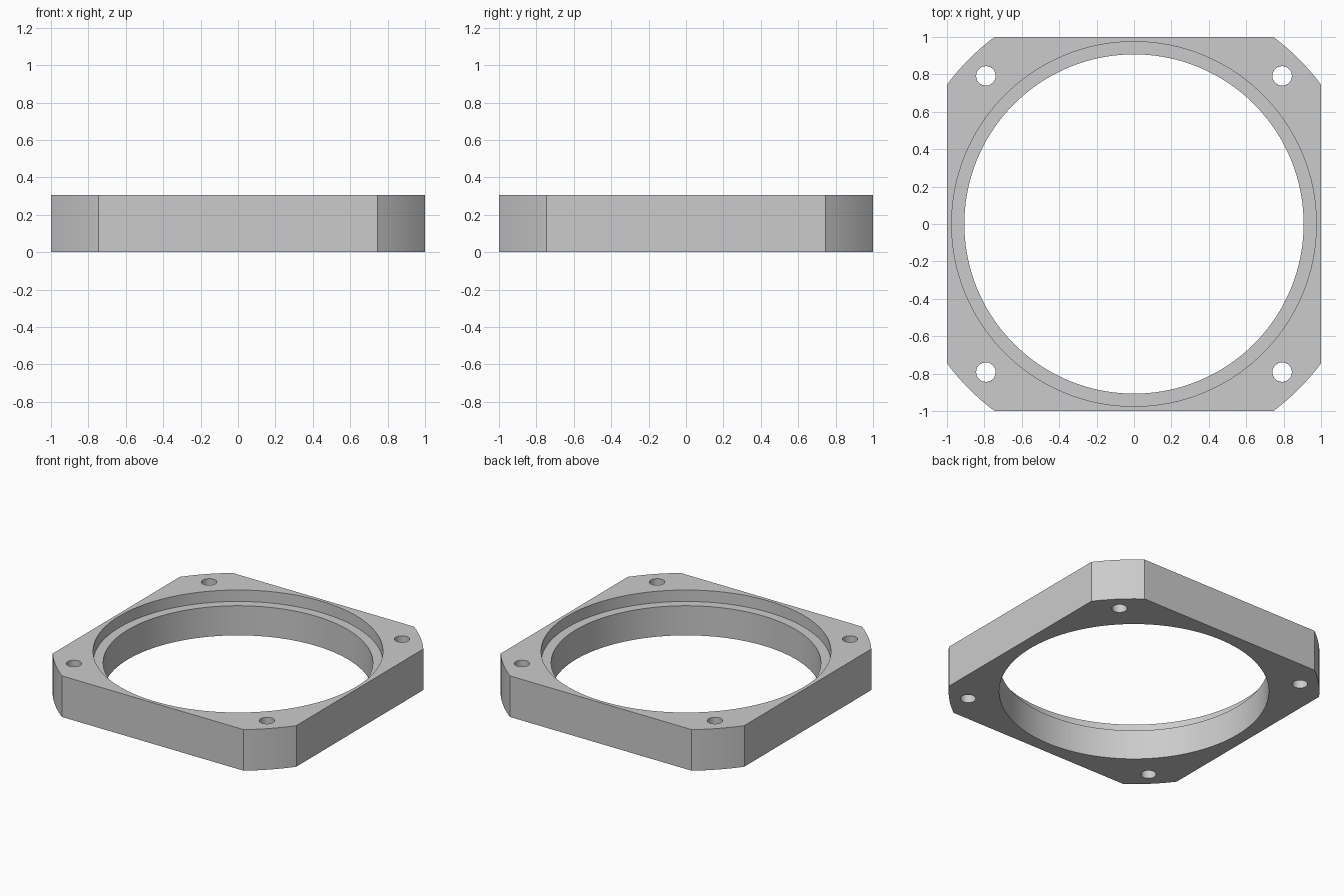
import bpy, bmesh, math

HEIGHT = 0.305
LEDGE = 0.22          # height of the recess floor
CORNER_R = 1.247      # radius of the rounded corners
HOLE = 0.792          # bolt hole offset on x and y

cube = bpy.data.objects.get("Cube")
if cube:
    bpy.data.objects.remove(cube)

grey = bpy.data.materials.new("light grey")
grey.use_nodes = True
colour = (0.6, 0.6, 0.6, 1)
grey.diffuse_color = colour
grey.node_tree.nodes["Principled BSDF"].inputs["Base Color"].default_value = colour


def cutter(name, radius, z0, z1, x=0, y=0, sides=128):
    """Hidden cylinder between two heights."""
    bpy.ops.mesh.primitive_cylinder_add(
        vertices=sides, radius=radius, depth=z1 - z0, location=(x, y, (z0 + z1) / 2))
    obj = bpy.context.object
    obj.name = name
    obj.hide_render = True
    obj.display_type = 'WIRE'
    obj.data.materials.append(grey)
    return obj


# Square plate with arc corners, extruded from its outline
start = math.acos(1 / CORNER_R)
sweep = math.pi / 2 - 2 * start
steps = 12
bm = bmesh.new()
outline = []
for corner in range(4):
    for i in range(steps + 1):
        a = corner * math.pi / 2 + start + sweep * i / steps
        outline.append(bm.verts.new((CORNER_R * math.cos(a), CORNER_R * math.sin(a), 0)))
base = bm.faces.new(outline)
top = bmesh.ops.extrude_face_region(bm, geom=[base])["geom"]
bmesh.ops.translate(bm, vec=(0, 0, HEIGHT),
                    verts=[v for v in top if isinstance(v, bmesh.types.BMVert)])
bmesh.ops.recalc_face_normals(bm, faces=bm.faces)
mesh = bpy.data.meshes.new("flange_plate")
bm.to_mesh(mesh)
bm.free()
mesh.materials.append(grey)
plate = bpy.data.objects.new("flange_plate", mesh)
bpy.context.collection.objects.link(plate)

# Central bore, stepped recess and four bolt holes
cutters = [cutter("bore_cutter", 0.907, -0.1, HEIGHT + 0.1),
           cutter("recess_cutter", 0.975, LEDGE, HEIGHT + 0.1)]
for sx in (-1, 1):
    for sy in (-1, 1):
        cutters.append(cutter("bolt_hole_cutter", 0.052, -0.1, HEIGHT + 0.1,
                              sx * HOLE, sy * HOLE, 32))

bpy.ops.object.select_all(action='DESELECT')
plate.select_set(True)
bpy.context.view_layer.objects.active = plate
for c in cutters:
    mod = plate.modifiers.new(c.name, 'BOOLEAN')
    mod.operation = 'DIFFERENCE'
    mod.solver = 'EXACT'
    mod.object = c
    bpy.ops.object.modifier_apply(modifier=mod.name)
for c in cutters:
    bpy.data.objects.remove(c)

# Smooth round walls, crisp rims
bpy.ops.object.shade_smooth_by_angle(angle=math.radians(25))
